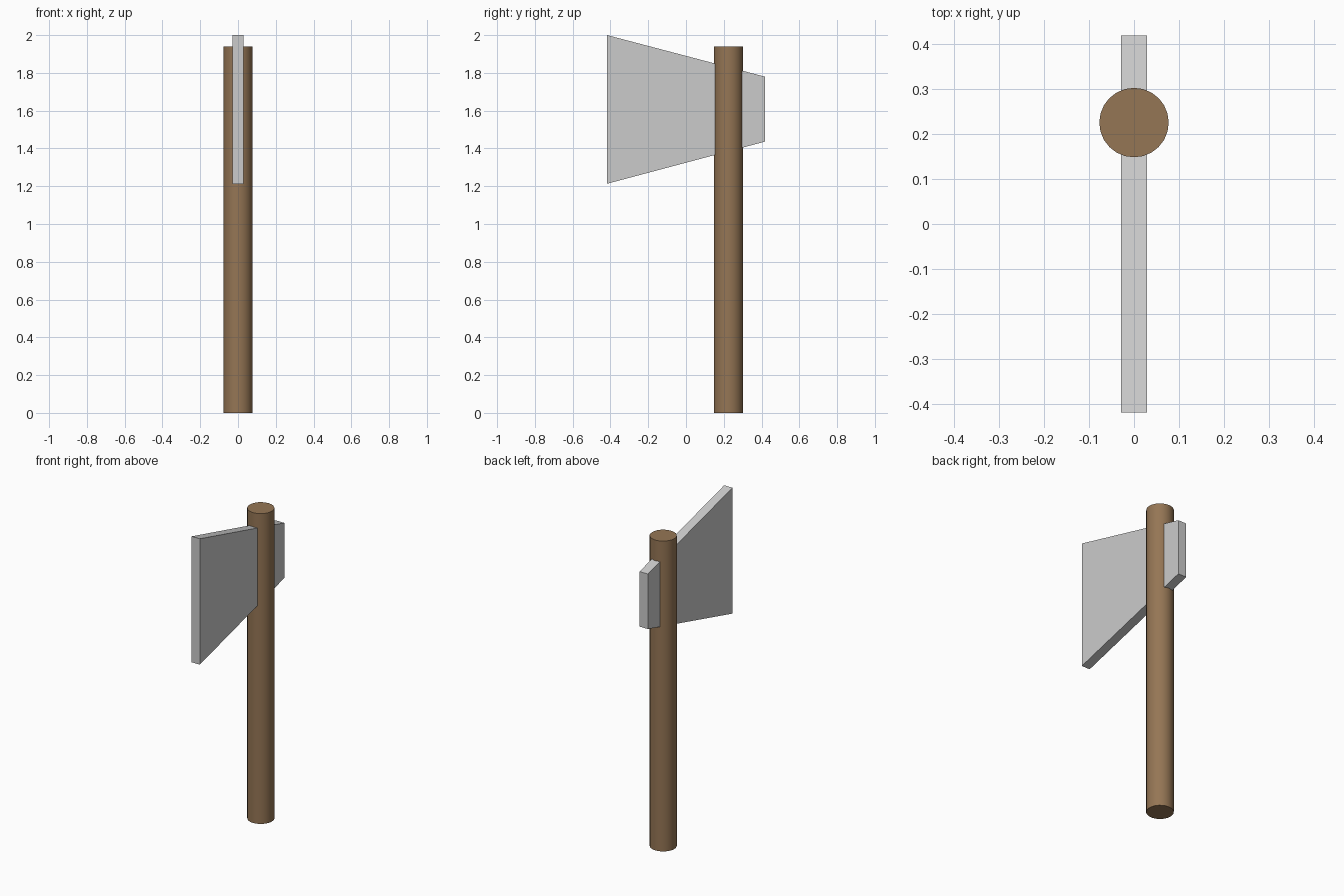
import bpy
import math

if "Cube" in bpy.data.objects:
    bpy.data.objects.remove(bpy.data.objects["Cube"])


def paint(obj, name, colour):
    mat = bpy.data.materials.new(name)
    mat.diffuse_color = colour
    mat.use_nodes = True
    mat.node_tree.nodes["Principled BSDF"].inputs["Base Color"].default_value = mat.diffuse_color
    obj.data.materials.append(mat)


# Wooden handle
HANDLE_H = 1.94
bpy.ops.mesh.primitive_cylinder_add(vertices=24, radius=0.077, depth=HANDLE_H,
                                    location=(0, 0.225, HANDLE_H / 2))
handle = bpy.context.object
handle.name = "handle"
bpy.ops.object.shade_smooth_by_angle(angle=math.radians(30))
paint(handle, "wood", (0.30, 0.18, 0.09, 1))

# Axe head: a flat tapered slab passing through the handle
T = 0.0285
profile = [(-0.418, 1.213), (0.418, 1.436), (0.418, 1.78), (-0.418, 2.0)]
n = len(profile)
verts = [(x, y, z) for x in (-T, T) for y, z in profile]
faces = [tuple(reversed(range(n))), tuple(range(n, 2 * n))]
faces += [(i, (i + 1) % n, (i + 1) % n + n, i + n) for i in range(n)]
mesh = bpy.data.meshes.new("axe_head")
mesh.from_pydata(verts, [], faces)
mesh.update()
head = bpy.data.objects.new("axe_head", mesh)
bpy.context.collection.objects.link(head)
